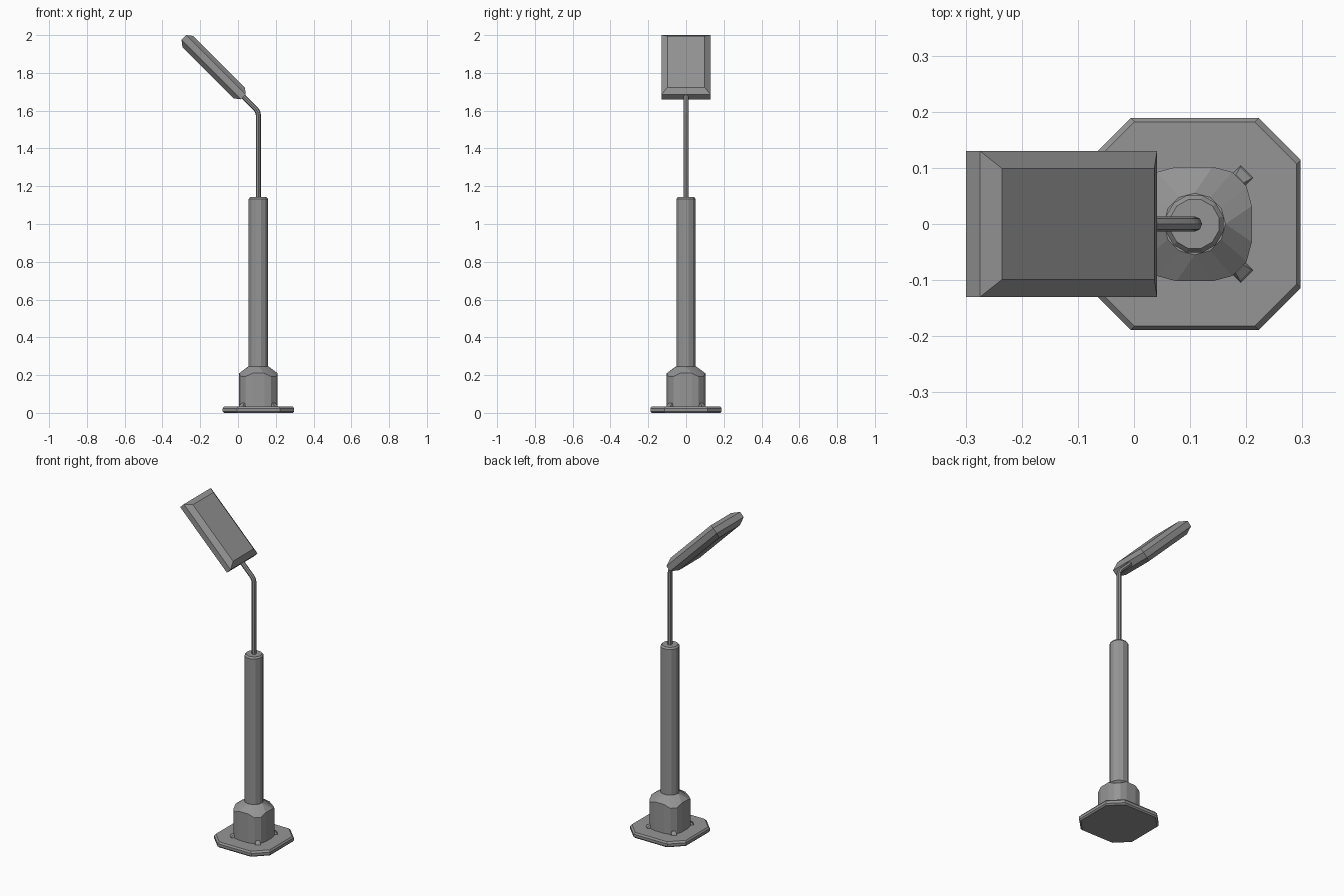
import bpy, bmesh, math
from mathutils import Matrix, Vector

cube = bpy.data.objects.get("Cube")
if cube:
    bpy.data.objects.remove(cube, do_unlink=True)

AXIS_X = 0.108

metal = bpy.data.materials.new("grey_metal")
metal.use_nodes = True
GREY = (0.3, 0.3, 0.3, 1)
metal.diffuse_color = GREY
metal.node_tree.nodes["Principled BSDF"].inputs["Base Color"].default_value = GREY


def add_object(name, data):
    obj = bpy.data.objects.new(name, data)
    bpy.context.collection.objects.link(obj)
    data.materials.append(metal)
    return obj


def loft(name, rings, matrix=None):
    """Skin a stack of equal-sized point rings and cap both ends."""
    bm = bmesh.new()
    loops = [[bm.verts.new(p) for p in ring] for ring in rings]
    for low, high in zip(loops, loops[1:]):
        n = len(low)
        for i in range(n):
            j = (i + 1) % n
            bm.faces.new((low[i], low[j], high[j], high[i]))
    bm.faces.new(loops[0][::-1])
    bm.faces.new(loops[-1])
    bmesh.ops.recalc_face_normals(bm, faces=bm.faces)
    mesh = bpy.data.meshes.new(name)
    bm.to_mesh(mesh)
    bm.free()
    obj = add_object(name, mesh)
    obj.matrix_world = matrix or Matrix.Translation((AXIS_X, 0, 0))
    return obj


def circle(r, z, sides):
    angles = [math.tau * (i + 0.5) / sides for i in range(sides)]
    return [(r * math.cos(a), r * math.sin(a), z) for a in angles]


def rounded_square(half, corner, z, steps, drop=0):
    """Square with rounded corners; drop lowers the middle of each corner."""
    pts = []
    for q in range(4):
        mid = math.pi / 4 + q * math.pi / 2
        c = (half - corner) * math.sqrt(2)
        for s in range(steps + 1):
            t = s / steps
            a = mid + (t - 0.5) * math.pi / 2
            pts.append((c * math.cos(mid) + corner * math.cos(a),
                        c * math.sin(mid) + corner * math.sin(a),
                        z - drop * math.sin(math.pi * t)))
    return pts


def rectangle(u0, u1, v, z):
    return [(u0, -v, z), (u1, -v, z), (u1, v, z), (u0, v, z)]


# Base plate: octagon with chamfered rims
loft("base_plate", [rounded_square(h, 0.075, z, 1) for h, z in
                    ((0.182, 0), (0.189, 0.008), (0.189, 0.024), (0.182, 0.034))])

# Socket: rounded block with a sloping shoulder
loft("socket", [rounded_square(0.102, 0.07, 0.03, 3),
                rounded_square(0.102, 0.07, 0.21, 3, 0.02),
                rounded_square(0.055, 0.055, 0.245, 3)])

# Four small wedge feet on the socket corners
for k in range(4):
    turn = Matrix.Rotation(math.pi / 4 + k * math.pi / 2, 4, "Z")
    loft(f"socket_foot_{k + 1}",
         [rectangle(0.08, 0.134, 0.016, 0.03), rectangle(0.08, 0.128, 0.014, 0.042),
          rectangle(0.08, 0.114, 0.01, 0.052)],
         Matrix.Translation((AXIS_X, 0, 0)) @ turn)

# Main column with a chamfered cap
loft("column", [circle(r, z, 12) for r, z in
                ((0.053, 0.23), (0.053, 1.132), (0.045, 1.142))])

# Thin pole bending over into the lamp arm
path = bpy.data.curves.new("pole", "CURVE")
path.dimensions = "3D"
path.bevel_depth = 0.0135
path.bevel_resolution = 2
path.use_fill_caps = True
spline = path.splines.new("POLY")
points = [(AXIS_X, 1.13), (AXIS_X, 1.575), (0.105, 1.592), (0.096, 1.607), (0.01, 1.693)]
spline.points.add(len(points) - 1)
for p, (x, z) in zip(spline.points, points):
    p.co = (x, 0, z, 1)
pole = add_object("pole", path)
bpy.context.view_layer.objects.active = pole
pole.select_set(True)
bpy.ops.object.convert(target="MESH")
bpy.ops.object.shade_smooth_by_angle(angle=math.radians(30))

# Lamp head: tilted slab with raised, chamfered faces on both sides
half_length, half_width, edge, inset, rise = 0.223, 0.13, 0.0175, 0.031, 0.024
slab = [rectangle(-half_length + i, half_length - i, half_width - i, z) for i, z in
        ((inset, -edge - rise), (0, -edge), (0, edge), (inset, edge + rise))]
tilt = Matrix.Translation((-0.129, 0, 1.83)) @ Matrix.Rotation(math.radians(45), 4, "Y")
loft("lamp_head", slab, tilt)
